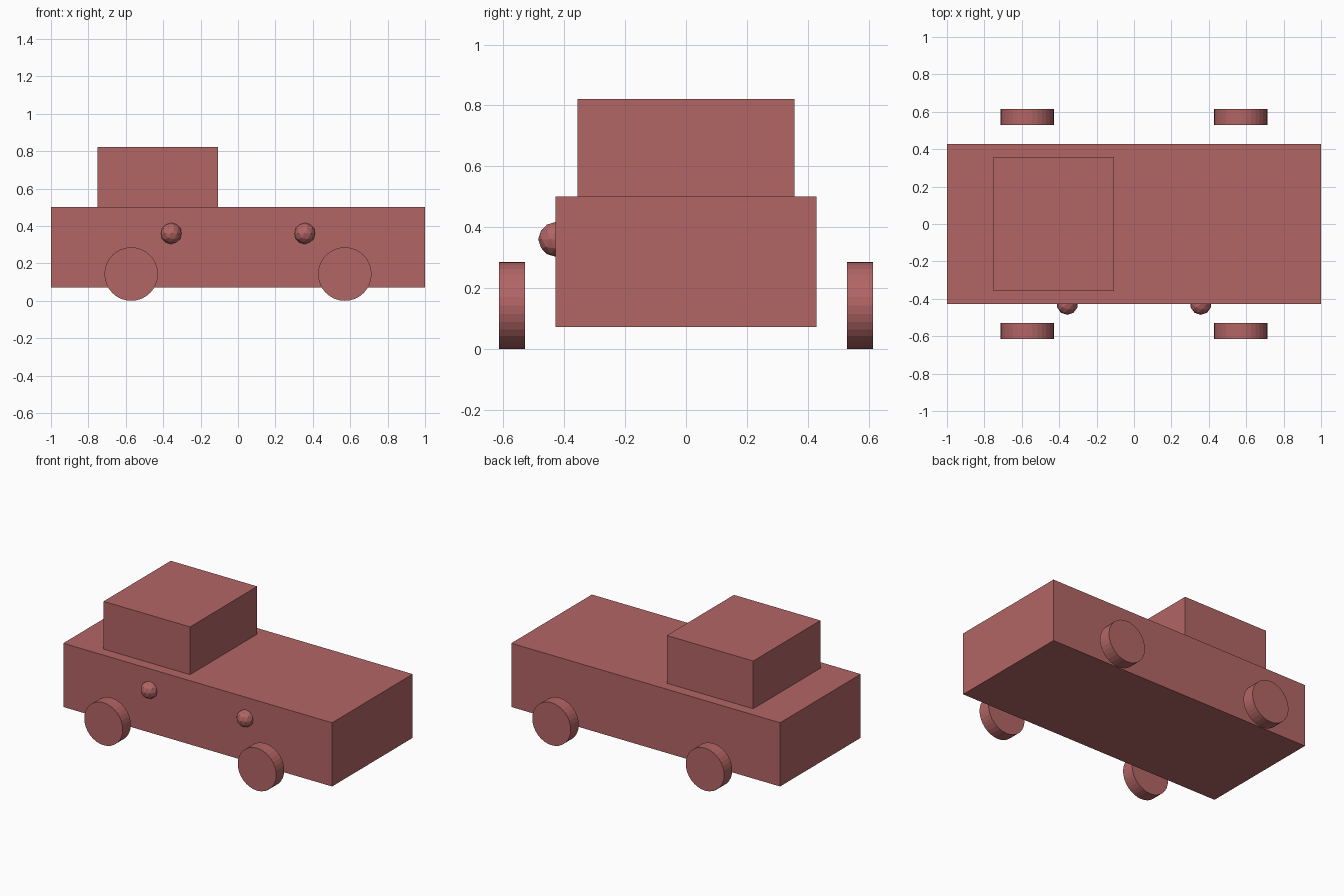
import bpy
import math

if "Cube" in bpy.data.objects:
    bpy.data.objects.remove(bpy.data.objects["Cube"])

paint = bpy.data.materials.new("red_paint")
paint.diffuse_color = (0.45, 0.13, 0.13, 1)
paint.use_nodes = True
paint.node_tree.nodes["Principled BSDF"].inputs["Base Color"].default_value = paint.diffuse_color


def finish(name):
    obj = bpy.context.object
    obj.name = name
    obj.data.materials.append(paint)
    return obj


def box(name, center, size):
    bpy.ops.mesh.primitive_cube_add(size=1, location=center)
    obj = finish(name)
    obj.scale = size
    bpy.ops.object.transform_apply(location=False, rotation=False, scale=True)


# Body and cabin
box("body", (0, 0, 0.286), (2.0, 0.857, 0.4286))
box("cabin", (-0.4286, 0, 0.6607), (0.643, 0.714, 0.3214))

# Four wheels, standing clear of the body sides
for x, end in ((-0.571, "left"), (0.571, "right")):
    for y, side in ((-0.571, "front"), (0.571, "back")):
        bpy.ops.mesh.primitive_cylinder_add(
            vertices=32, radius=0.143, depth=0.0857,
            location=(x, y, 0.143), rotation=(math.pi / 2, 0, 0))
        finish(f"wheel_{side}_{end}")

# Two faceted lamps half sunk into the front side
for x, end in ((-0.357, "left"), (0.357, "right")):
    bpy.ops.mesh.primitive_ico_sphere_add(
        subdivisions=2, radius=0.057, location=(x, -0.4286, 0.36))
    finish(f"lamp_{end}")
